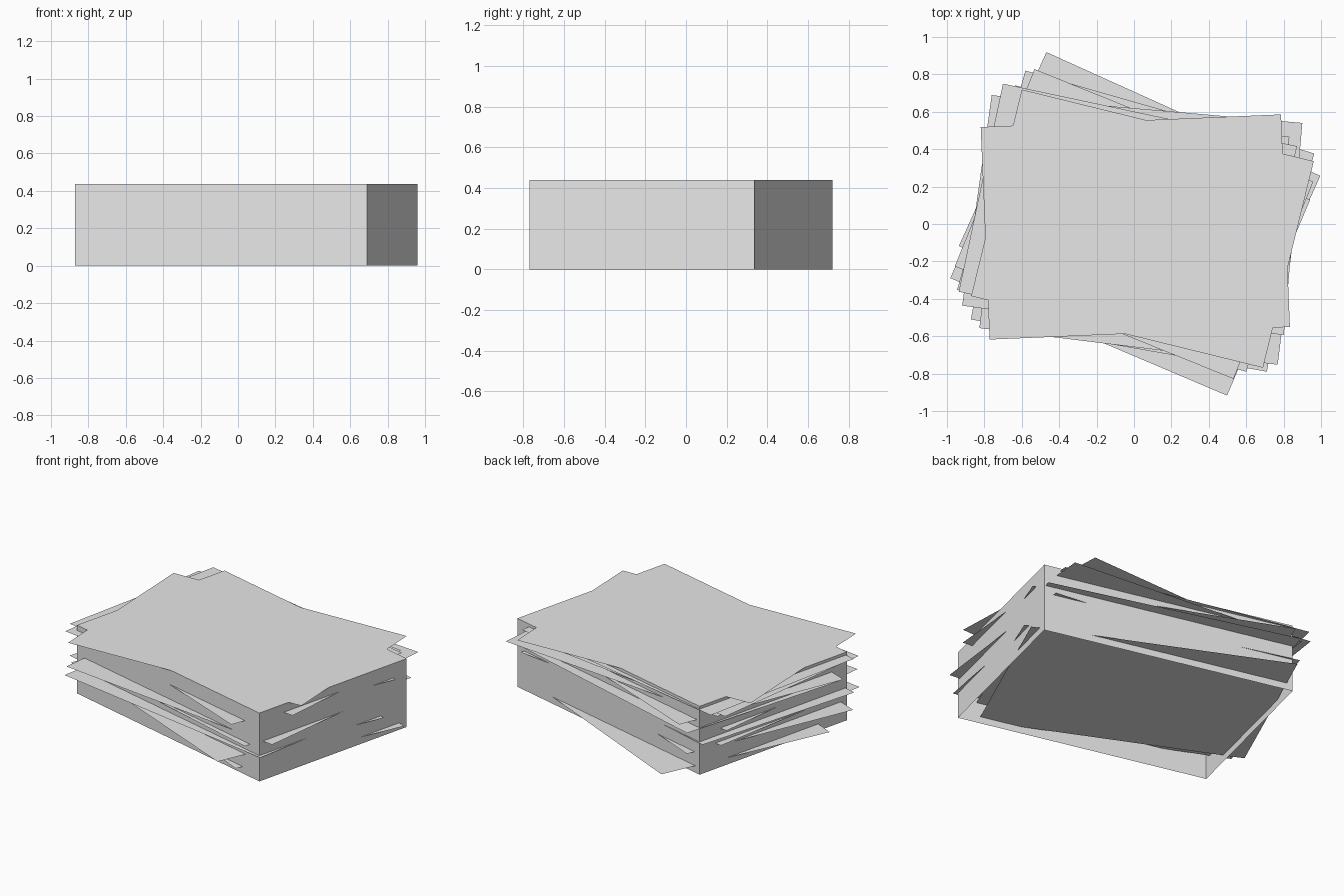
import bpy
import bmesh
from math import radians
from mathutils import Matrix

cube = bpy.data.objects.get("Cube")
if cube:
    bpy.data.objects.remove(cube, do_unlink=True)

LENGTH, WIDTH, HEIGHT = 1.607, 1.137, 0.44

# One plain paper colour
PAPER_COLOUR = (0.8, 0.8, 0.8, 1.0)
paper = bpy.data.materials.new("paper_white")
paper.use_nodes = True
paper.diffuse_color = PAPER_COLOUR
paper.node_tree.nodes["Principled BSDF"].inputs["Base Color"].default_value = PAPER_COLOUR


def add_rectangle(bm, x, y, z, turn):
    """Add one sheet-sized face, turned about z."""
    place = (Matrix.Translation((x, y, z))
             @ Matrix.Rotation(radians(turn), 4, 'Z')
             @ Matrix.Diagonal((LENGTH, WIDTH, 1, 1)))
    return bmesh.ops.create_grid(bm, x_segments=1, y_segments=1, size=0.5, matrix=place)


def finish(name, bm):
    mesh = bpy.data.meshes.new(name)
    bm.to_mesh(mesh)
    bm.free()
    mesh.materials.append(paper)
    obj = bpy.data.objects.new(name, mesh)
    bpy.context.collection.objects.link(obj)
    return obj


# Main block of paper: four walls and a top, open underneath
bm = bmesh.new()
add_rectangle(bm, 0.045, -0.025, HEIGHT - 0.002, -13.8)
walls = bmesh.ops.extrude_edge_only(bm, edges=bm.edges[:])
for item in walls["geom"]:
    if isinstance(item, bmesh.types.BMVert):
        item.co.z = 0
bmesh.ops.recalc_face_normals(bm, faces=bm.faces[:])
if max(bm.faces, key=lambda f: f.calc_center_median().z).normal.z < 0:
    bmesh.ops.reverse_faces(bm, faces=bm.faces[:])
finish("paper_block", bm)

# Loose sheets sticking out of the block: x, y, height, turn
SHEETS = [
    (0.03, 0.07, 0.044, -24.3),
    (-0.02, -0.08, 0.132, -23),
    (0.018, -0.09, 0.165, -10),
    (-0.018, -0.024, 0.21, -15.8),
    (0.04, -0.09, 0.25, -7),
    (0.035, 0.052, 0.30, -16),
    (0, 0, 0.345, -22),
    (0.05, 0.044, 0.385, -5),
    (-0.044, 0.015, 0.405, -8),
    (-0.033, 0.027, 0.42, -12),
    (0.007, -0.016, HEIGHT, 2.4),
]
for number, sheet in enumerate(SHEETS, 1):
    bm = bmesh.new()
    add_rectangle(bm, *sheet)
    finish(f"loose_sheet_{number}", bm)
